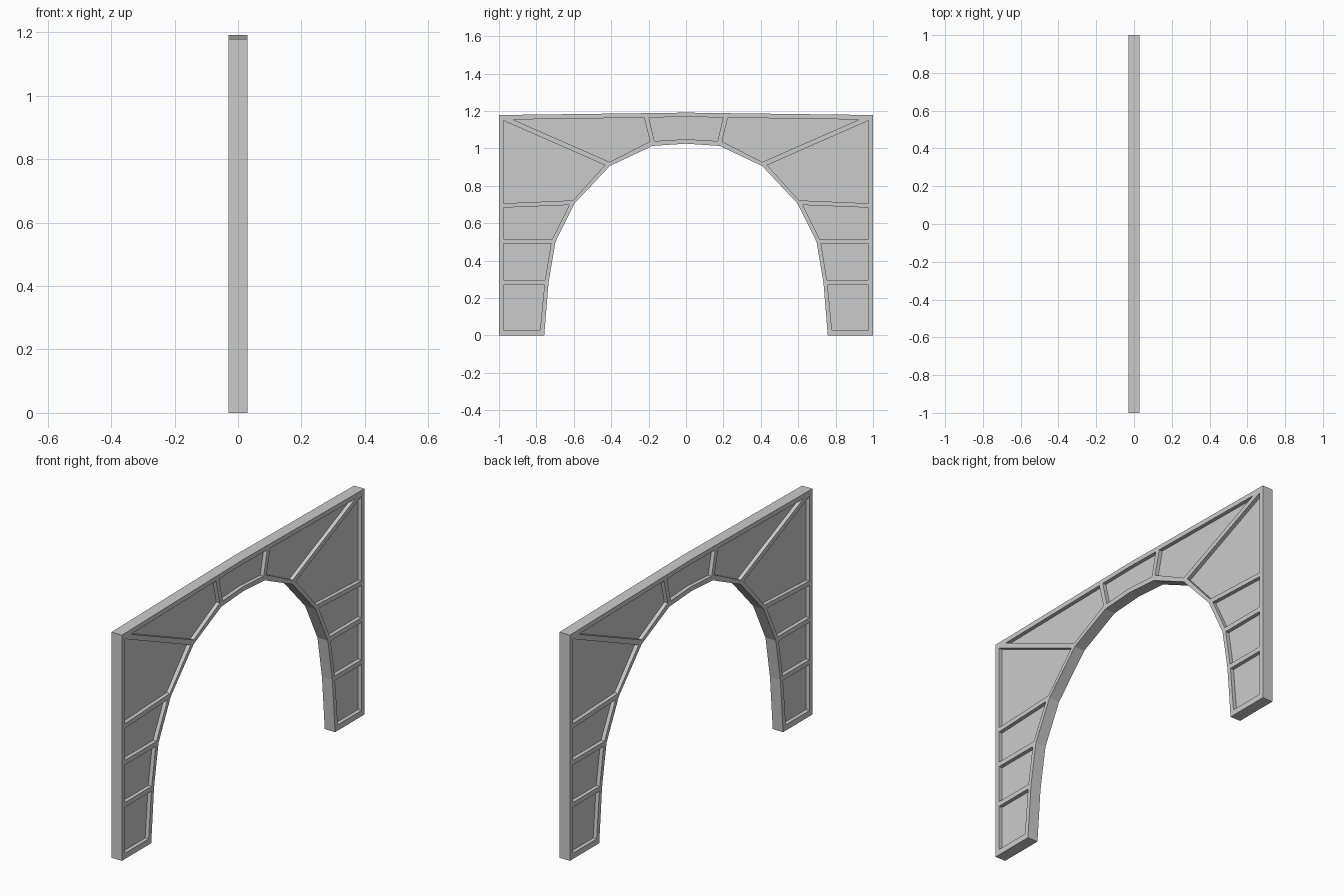
import bpy, bmesh

if "Cube" in bpy.data.objects:
    bpy.data.objects.remove(bpy.data.objects["Cube"])

T = 0.03        # half thickness of the frame
FLOOR = 0.01    # half thickness of the recessed web

# Division points along the outside edge and along the arch (y, z)
outer = [(1, 0), (1, .282), (1, .503), (1, .695), (1, 1.178), (.212, 1.188), (0, 1.191)]
inner = [(.758, 0), (.735, .282), (.698, .5), (.596, .705), (.408, .905), (.18, 1.013), (0, 1.025)]

# Recessed panel of each bay: outer start, outer end, inner end, inner start
panels = [
    [(.975, .03), (.975, .27), (.757, .27), (.78, .03)],
    [(.975, .295), (.975, .49), (.722, .49), (.754, .295)],
    [(.975, .515), (.975, .683), (.624, .697), (.715, .515)],
    [(.975, .706), (.975, 1.148), (.434, .91), (.604, .722)],
    [(.925, 1.154), (.224, 1.164), (.193, 1.037), (.408, .927)],
    [(.198, 1.165), (0, 1.168), (0, 1.049), (.169, 1.039)],
]

bm = bmesh.new()


def ring(points, x):
    return [bm.verts.new((x, y, z)) for y, z in points]


# Ribs, recess walls and web for each bay of one quarter
for i, panel in enumerate(panels):
    cell = ring([outer[i], outer[i + 1], inner[i + 1], inner[i]], T)
    lip = ring(panel, T)
    web = ring(panel, FLOOR)
    for a in range(4):
        b = (a + 1) % 4
        if lip[a].co.y == 0 and lip[b].co.y == 0:
            continue  # open at the mirror plane
        bm.faces.new((cell[a], cell[b], lip[b], lip[a]))
        bm.faces.new((lip[a], lip[b], web[b], web[a]))
    bm.faces.new(web)
bmesh.ops.remove_doubles(bm, verts=bm.verts, dist=0.0005)

# Outside rim, arch soffit and foot, from the face back to the mid plane
rim = outer[::-1] + inner
front, back = ring(rim, T), ring(rim, 0)
for a in range(len(rim) - 1):
    bm.faces.new((front[a], front[a + 1], back[a + 1], back[a]))
bmesh.ops.remove_doubles(bm, verts=bm.verts, dist=0.0005)

# Mirror to the other face and the other leg
for axis in (0, 1):
    geom = bm.verts[:] + bm.edges[:] + bm.faces[:]
    copy = bmesh.ops.duplicate(bm, geom=geom)["geom"]
    copied = [v for v in copy if isinstance(v, bmesh.types.BMVert)]
    for v in copied:
        v.co[axis] *= -1
    bmesh.ops.remove_doubles(bm, verts=bm.verts, dist=0.0005)
bmesh.ops.recalc_face_normals(bm, faces=bm.faces)

mesh = bpy.data.meshes.new("arch_frame")
bm.to_mesh(mesh)
bm.free()
bpy.context.collection.objects.link(bpy.data.objects.new("arch_frame", mesh))
